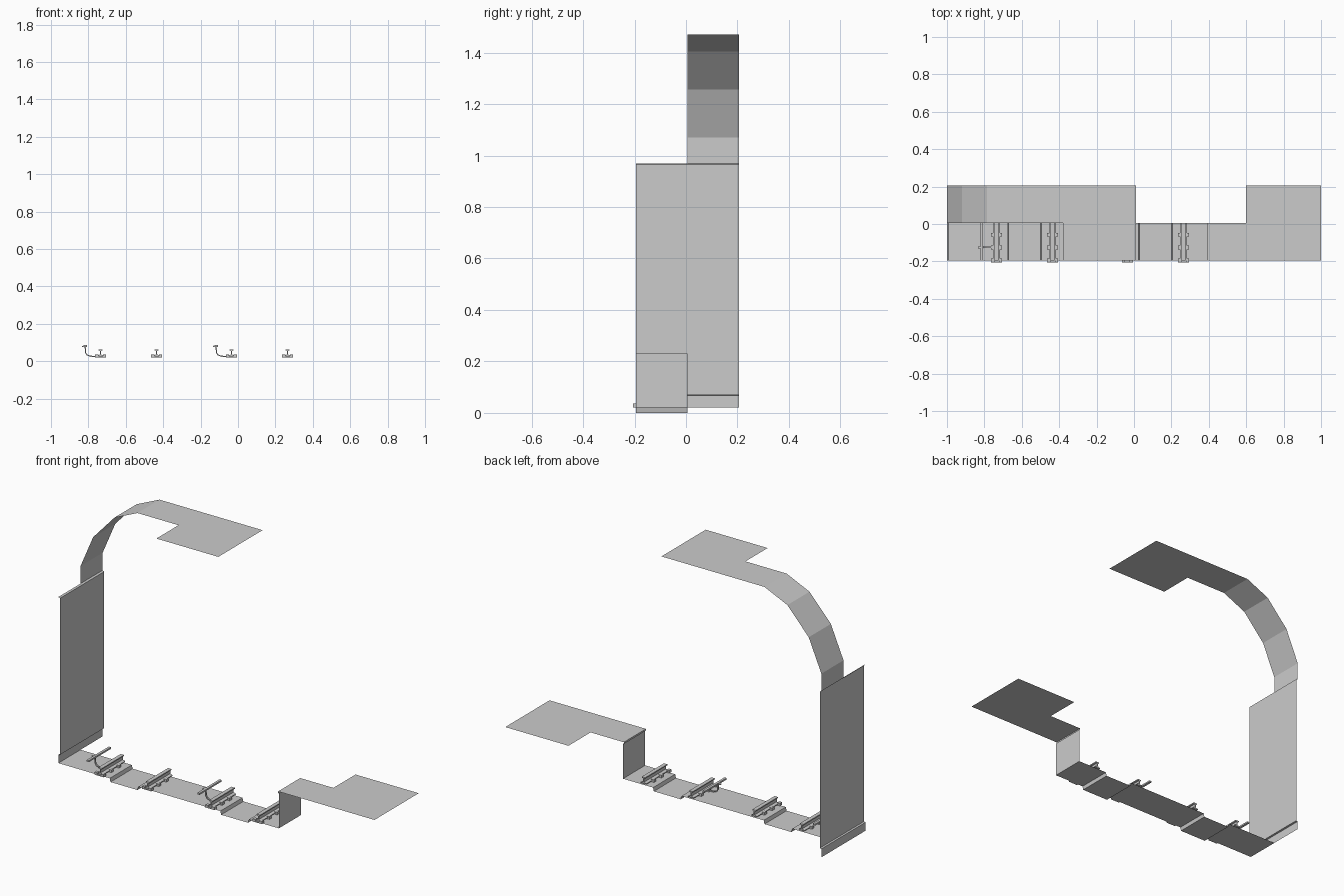
import bpy, bmesh
from mathutils import Vector

if "Cube" in bpy.data.objects:
    bpy.data.objects.remove(bpy.data.objects["Cube"])

Y0, YM, Y1 = -0.195, 0.005, 0.205


def finish(name, bm):
    me = bpy.data.meshes.new(name)
    bm.to_mesh(me)
    bm.free()
    ob = bpy.data.objects.new(name, me)
    bpy.context.collection.objects.link(ob)
    return ob


def sheet(name, pts, y0, y1):
    """Zero-thickness strip: x/z path swept along y."""
    bm = bmesh.new()
    a = [bm.verts.new((x, y0, z)) for x, z in pts]
    b = [bm.verts.new((x, y1, z)) for x, z in pts]
    for i in range(len(pts) - 1):
        bm.faces.new((a[i], a[i + 1], b[i + 1], b[i]))
    return finish(name, bm)


def slab(name, outline, z):
    """Flat single polygon."""
    bm = bmesh.new()
    bm.faces.new([bm.verts.new((x, y, z)) for x, y in outline])
    return finish(name, bm)


def prism(bm, pts, y0, y1):
    """Closed x/z profile extruded along y."""
    f = bm.faces.new([bm.verts.new((x, y0, z)) for x, z in pts])
    r = bmesh.ops.extrude_face_region(bm, geom=[f])
    vs = [v for v in r['geom'] if isinstance(v, bmesh.types.BMVert)]
    bmesh.ops.translate(bm, verts=vs, vec=(0, y1 - y0, 0))


def solid(name, profiles):
    bm = bmesh.new()
    for pts, y0, y1 in profiles:
        prism(bm, pts, y0, y1)
    bmesh.ops.recalc_face_normals(bm, faces=bm.faces)
    return finish(name, bm)


def box(x0, x1, z0, z1):
    return [(x0, z0), (x1, z0), (x1, z1), (x0, z1)]


# Track bed with a shallow drain between each pair of rails
bed = [(-1, 0.02)]
for off in (0, 0.7):
    bed += [(-0.675 + off, 0.02), (-0.67 + off, 0.0),
            (-0.5 + off, 0.0), (-0.495 + off, 0.02)]
bed.append((0.395, 0.02))
sheet("track_bed", bed, Y0, YM)

# Tall side wall with plinth and top ledge
sheet("side_wall", [(-1, 0.97), (-0.99, 0.965), (-0.99, 0.07),
                    (-1, 0.068), (-1, 0.02)], Y0, Y1)

# Faceted vault and upper deck
sheet("vault", [(-1, 0.97), (-1, 1.07), (-0.92, 1.257), (-0.785, 1.405),
                (-0.64, 1.47), (-0.38, 1.47)], YM, Y1)
slab("upper_deck", [(-0.38, Y0), (0.012, Y0), (0.012, Y1), (-0.38, Y1)], 1.47)

# Low platform with edge lip
sheet("platform_face", [(0.395, 0.02), (0.395, 0.22), (0.39, 0.22),
                        (0.39, 0.23)], Y0, YM)
slab("platform_top", [(0.39, Y0), (1, Y0), (1, Y1), (0.6, Y1),
                      (0.6, YM), (0.39, YM)], 0.23)

# Running rails with fasteners
half = [(0.018, 0.027), (0.018, 0.031), (0.003, 0.036), (0.003, 0.056),
        (0.011, 0.058), (0.011, 0.064)]
for i, cx in enumerate((-0.735, -0.435, -0.035, 0.265)):
    prof = [(cx + x, z) for x, z in half] + [(cx - x, z) for x, z in reversed(half)]
    solid(f"rail_{i}", [(prof, Y0, YM)])
    parts = []
    for y in (-0.195, -0.125, -0.057):
        parts.append((box(cx - 0.029, cx + 0.029, 0.021, 0.027), y - 0.01, y + 0.01))
        for s in (-1, 1):
            a, b = sorted((cx + s * 0.012, cx + s * 0.029))
            parts.append((box(a, b, 0.027, 0.036), y - 0.01, y + 0.01))
    solid(f"fasteners_{i}", parts)

# Power rails on curved brackets
path = [(-0.765, 0.026), (-0.79, 0.027), (-0.807, 0.034), (-0.815, 0.046), (-0.817, 0.077)]
for i, off in enumerate((0, 0.7)):
    c = -0.815 + off
    solid(f"power_rail_{i}", [(box(c - 0.006, c + 0.008, 0.077, 0.086), Y0, YM)])
    pv = [Vector((x + off, z)) for x, z in path]
    outer, inner = [], []
    for k, p in enumerate(pv):
        t = (pv[min(k + 1, len(pv) - 1)] - pv[max(k - 1, 0)]).normalized()
        n = Vector((-t.y, t.x)) * 0.003
        outer.append(tuple(p + n))
        inner.append(tuple(p - n))
    head = [(c - 0.019, 0.078), (c - 0.004, 0.074), (c - 0.004, 0.086), (c - 0.019, 0.082)]
    solid(f"power_rail_bracket_{i}", [(outer + inner[::-1], -0.129, -0.121),
                                      (head, -0.131, -0.119)])
